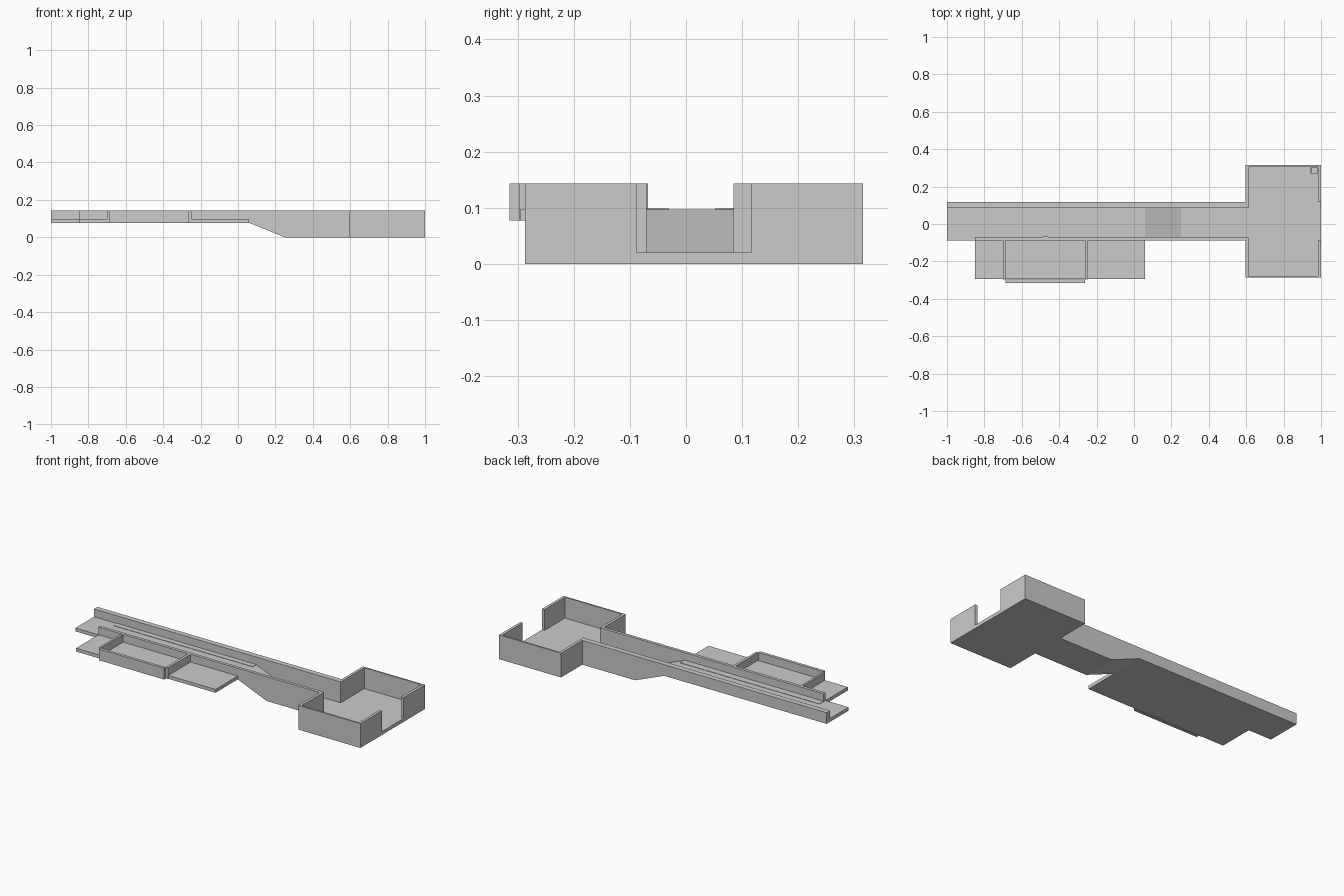
import bpy

if "Cube" in bpy.data.objects:
    bpy.data.objects.remove(bpy.data.objects["Cube"])

grey = bpy.data.materials.new("plain_grey")
grey.diffuse_color = (0.6, 0.6, 0.6, 1)
grey.use_nodes = True
grey.node_tree.nodes["Principled BSDF"].inputs["Base Color"].default_value = grey.diffuse_color


def prism(name, profile, y0, y1):
    """Extrude an x-z profile along y."""
    n = len(profile)
    verts = [(x, y0, z) for x, z in profile] + [(x, y1, z) for x, z in profile]
    faces = [tuple(range(n)), tuple(range(2 * n - 1, n - 1, -1))]
    faces += [(i, i + n, (i + 1) % n + n, (i + 1) % n) for i in range(n)]
    mesh = bpy.data.meshes.new(name)
    mesh.from_pydata(verts, [], faces)
    mesh.materials.append(grey)
    ob = bpy.data.objects.new(name, mesh)
    bpy.context.collection.objects.link(ob)
    return ob


def box(name, x0, x1, y0, y1, z0, z1):
    return prism(name, [(x0, z0), (x1, z0), (x1, z1), (x0, z1)], y0, y1)


TOP, LOW, UP, BASE = 0.143, 0.02, 0.097, 0.077
RX0, RX1, RY0, RY1, T = 0.595, 1.0, -0.287, 0.315, 0.016
CY0, CY1 = -0.088, 0.117          # corridor outer sides
IY0, IY1 = -0.070, 0.085          # corridor inner sides

# Corridor floor: high stretch, ramp, low stretch
prism("corridor_floor", [(-1, BASE), (0.06, BASE), (0.25, 0), (RX0, 0),
                         (RX0, LOW), (0.25, LOW), (0.06, UP), (-1, UP)], CY0, CY1)

# Corridor walls, with undersides that follow the ramp
for name, x0, y0, y1 in (("corridor_back_wall", -1, IY1, CY1),
                         ("corridor_front_wall", -0.85, CY0, IY0)):
    prism(name, [(x0, BASE), (0.06, BASE), (0.25, 0), (RX0 + T, 0),
                 (RX0 + T, TOP), (x0, TOP)], y0, y1)

# Thin raised strips along both sides of the high floor
for name, y0, y1 in (("front_strip", IY0, -0.03), ("back_strip", 0.052, IY1)):
    box(name, -0.85, 0.06, y0, y1, UP, UP + 0.002)

# Room floor and walls
box("room_floor", RX0, RX1, RY0, RY1, 0, LOW)
box("room_back_wall", RX0, RX1, RY1 - 0.01, RY1, 0, TOP)
box("room_front_wall", RX0, RX1, RY0, RY0 + 0.01, 0, TOP)
for side, x0, f, b in (("left", RX0, IY0 - 0.015, IY1), ("right", RX1 - T, CY0, CY1)):
    box(side + "_room_wall_front", x0, x0 + T, RY0, f, 0, TOP)
    box(side + "_room_wall_back", x0, x0 + T, b, RY1, 0, TOP)

# Small seat in the room corner
box("corner_seat", 0.945, 0.98, 0.27, 0.303, LOW, 0.045)
box("corner_seat_back", 0.945, 0.952, 0.27, 0.303, 0.045, 0.065)

# Side platform with a walled bay
box("side_platform", -0.85, 0.06, -0.295, CY0, BASE, UP)
box("bay_left_wall", -0.70, -0.688, -0.298, CY0, BASE, TOP)
box("bay_right_wall", -0.263, -0.248, -0.298, CY0, BASE, TOP)
box("bay_front_wall", -0.688, -0.263, -0.315, -0.298, BASE, TOP)
box("bay_wall_post", -0.49, -0.46, -0.084, -0.068, UP, TOP)
